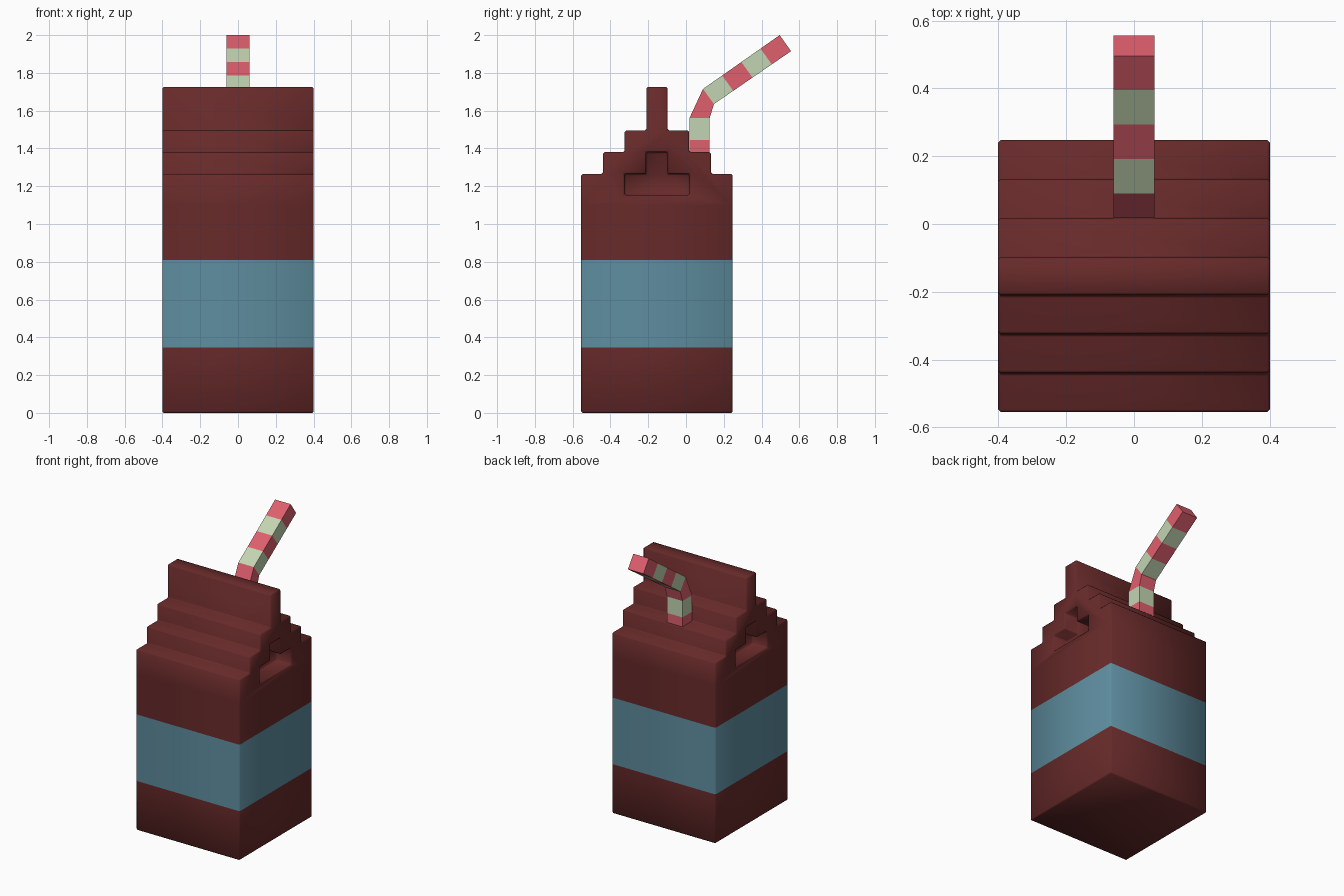
import bpy, bmesh, math

if "Cube" in bpy.data.objects:
    bpy.data.objects.remove(bpy.data.objects["Cube"])


def material(name, rgb):
    m = bpy.data.materials.new(name)
    m.diffuse_color = (*rgb, 1)
    m.use_nodes = True
    m.node_tree.nodes["Principled BSDF"].inputs["Base Color"].default_value = m.diffuse_color
    return m


brown = material("dark red brown", (0.138, 0.023, 0.023))
blue = material("dusty blue", (0.113, 0.270, 0.350))
pink = material("coral pink", (0.74, 0.115, 0.155))
green = material("pale green", (0.545, 0.665, 0.447))


def prism(name, outline, x0, x1):
    """Extrude a (y, z) outline along x."""
    bm = bmesh.new()
    face = bm.faces.new([bm.verts.new((x0, y, z)) for y, z in outline])
    new = bmesh.ops.extrude_face_region(bm, geom=[face])["geom"]
    bmesh.ops.translate(bm, vec=(x1 - x0, 0, 0),
                        verts=[v for v in new if isinstance(v, bmesh.types.BMVert)])
    bmesh.ops.recalc_face_normals(bm, faces=bm.faces)
    me = bpy.data.meshes.new(name)
    bm.to_mesh(me)
    bm.free()
    ob = bpy.data.objects.new(name, me)
    bpy.context.collection.objects.link(ob)
    return ob


def stepped(levels, base):
    """Symmetric stepped outline from (half width, top height) pairs."""
    right, z = [], base
    for half, top in levels:
        right += [(half, z), (half, top)]
        z = top
    return [(CY + h, z) for h, z in right] + [(CY - h, z) for h, z in reversed(right)]


CY = -0.154

# Carton body with stepped gable top
carton = prism("carton", stepped([(0.401, 1.265), (0.286, 1.38), (0.171, 1.495), (0.056, 1.726)], 0), -0.401, 0.401)

# Folded gable recess cut into both sides
cutters = []
for s in (-1, 1):
    c = prism("gable_cutter", stepped([(0.172, 1.265), (0.057, 1.38)], 1.153), *sorted((s * 0.285, s * 0.5)))
    c.hide_render = True
    cutters.append(c)
    mod = carton.modifiers.new("recess", "BOOLEAN")
    mod.object = c
    mod.operation = "DIFFERENCE"
    mod.solver = "EXACT"

# Small softened edges
bev = carton.modifiers.new("bevel", "BEVEL")
bev.width = 0.008
bev.segments = 1
bev.limit_method = "ANGLE"
bev.angle_limit = math.radians(40)

deps = bpy.context.evaluated_depsgraph_get()
carton.data = bpy.data.meshes.new_from_object(carton.evaluated_get(deps))
carton.modifiers.clear()
for c in cutters:
    bpy.data.objects.remove(c)

# Blue label band, cut into the body by height
carton.data.materials.clear()
for m in (brown, blue):
    carton.data.materials.append(m)
BAND = (0.345, 0.81)
bm = bmesh.new()
bm.from_mesh(carton.data)
for z in BAND + (1.1,):
    bmesh.ops.bisect_plane(bm, geom=bm.verts[:] + bm.edges[:] + bm.faces[:],
                           plane_co=(0, 0, z), plane_no=(0, 0, 1))
for f in bm.faces:
    f.material_index = int(BAND[0] < f.calc_center_median().z < BAND[1])
bm.to_mesh(carton.data)
bm.free()
bpy.context.view_layer.objects.active = carton
carton.select_set(True)
bpy.ops.object.shade_smooth_by_angle(angle=math.radians(60))

# Bent square straw: one row of (upper y, z, lower y, z) per stripe boundary
rows = [(0.018, 1.33, 0.125, 1.33), (0.018, 1.445, 0.125, 1.445), (0.018, 1.56, 0.125, 1.56)]
a, b = (0.09, 1.715, 0.148, 1.635), (0.496, 2.0, 0.556, 1.915)
rows += [tuple(p + (q - p) * i / 4 for p, q in zip(a, b)) for i in range(5)]
bm = bmesh.new()
rings = []
for y0, z0, y1, z1 in rows:
    rings.append([bm.verts.new(p) for p in ((-0.06, y0, z0), (0.06, y0, z0), (0.06, y1, z1), (-0.06, y1, z1))])
for i, (r, t) in enumerate(zip(rings, rings[1:])):
    for k in range(4):
        n = (k + 1) % 4
        bm.faces.new((r[k], r[n], t[n], t[k])).material_index = i % 2
bm.faces.new(rings[0])
bm.faces.new(rings[-1])
bmesh.ops.recalc_face_normals(bm, faces=bm.faces)
me = bpy.data.meshes.new("straw")
for m in (pink, green):
    me.materials.append(m)
bm.to_mesh(me)
bm.free()
bpy.context.collection.objects.link(bpy.data.objects.new("straw", me))
